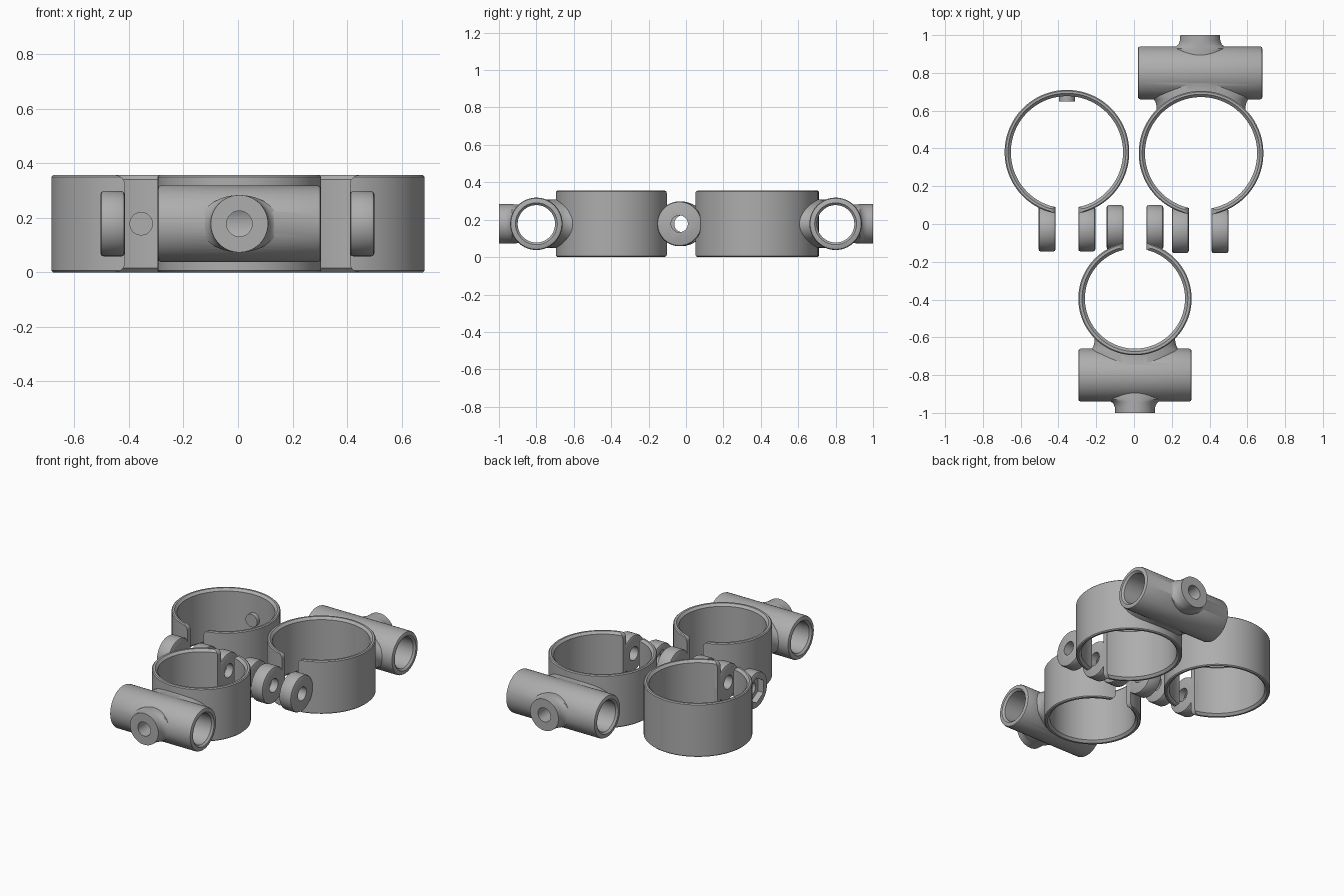
import bpy, bmesh, math
from mathutils import Vector

if "Cube" in bpy.data.objects:
    bpy.data.objects.remove(bpy.data.objects["Cube"])

grey = bpy.data.materials.new("grey plastic")
grey.diffuse_color = (0.42, 0.42, 0.42, 1)
grey.use_nodes = True
grey.node_tree.nodes["Principled BSDF"].inputs["Base Color"].default_value = grey.diffuse_color
MID = 0.178      # height of all bolt and tube axes
HEIGHT = 0.356


def make(name, bm):
    bmesh.ops.recalc_face_normals(bm, faces=bm.faces)
    me = bpy.data.meshes.new(name)
    bm.to_mesh(me)
    bm.free()
    me.materials.append(grey)
    ob = bpy.data.objects.new(name, me)
    bpy.context.collection.objects.link(ob)
    return ob


def lathe(name, centre, axis, sections, n=64):
    """Closed solid from sections (distance along axis, radius[, second radius])."""
    u, v, w = {'X': ((0, 1, 0), (0, 0, 1), (1, 0, 0)),
               'Y': ((1, 0, 0), (0, 0, 1), (0, 1, 0)),
               'Z': ((1, 0, 0), (0, 1, 0), (0, 0, 1))}[axis]
    u, v, w, c = Vector(u), Vector(v), Vector(w), Vector(centre)
    bm = bmesh.new()
    rings = []
    for s in sections:
        a, b = s[1], s[-1]
        rings.append([bm.verts.new(c + w * s[0]
                      + u * a * math.cos(2 * math.pi * (i + 0.5) / n)
                      + v * b * math.sin(2 * math.pi * (i + 0.5) / n)) for i in range(n)])
    for r, q in zip(rings, rings[1:]):
        for i in range(n):
            j = (i + 1) % n
            bm.faces.new((r[i], r[j], q[j], q[i]))
    bm.faces.new(rings[0])
    bm.faces.new(rings[-1])
    return make(name, bm)


def rounded(lo, hi, r, b=0.012):
    """Sections of a cylinder with softened end rims."""
    return [(lo, r - b), (lo + 0.3 * b, r - 0.3 * b), (lo + b, r),
            (hi - b, r), (hi - 0.3 * b, r - 0.3 * b), (hi, r - b)]


def combine(ob, other, op):
    m = ob.modifiers.new(op, 'BOOLEAN')
    m.operation, m.object, m.solver = op, other, 'EXACT'
    bpy.context.view_layer.update()
    me = bpy.data.meshes.new_from_object(
        ob.evaluated_get(bpy.context.evaluated_depsgraph_get()))
    ob.modifiers.clear()
    ob.data = me
    bpy.data.objects.remove(other)


def gap_cutter(x, y0, y1, x0, x1, r=0.035):
    """Slot through the ring wall, flaring at top and bottom to round the corners."""
    right, left = [], []
    for k in range(9):
        a = math.pi / 2 * k / 8
        d, z = r * (1 - math.cos(a)), HEIGHT - r + r * math.sin(a)
        right.append((x1 + d, z))
        left.append((x0 - d, z))
    right.append((x1 + r, HEIGHT + 0.05))
    left.append((x0 - r, HEIGHT + 0.05))
    top = right + left[::-1]
    pts = top + [(px, HEIGHT - z) for px, z in left + right[::-1]]
    bm = bmesh.new()
    f = bm.faces.new([bm.verts.new((px, y0, z)) for px, z in pts])
    g = bmesh.ops.extrude_face_region(bm, geom=[f])
    bmesh.ops.translate(bm, vec=(0, y1 - y0, 0),
                        verts=[e for e in g['geom'] if isinstance(e, bmesh.types.BMVert)])
    return make("gap_cutter", bm)


def clamp(name, cx, cy, R, bore, side, ears, ear_y, ear_r, tube=None):
    """Open ring; side is the y direction of the gap, tube is (y, x0, x1, boss x)."""
    body = lathe(name, (cx, cy, 0), 'Z',
                 [(0, R - 0.006), (0.006, R), (HEIGHT - 0.006, R), (HEIGHT, R - 0.006)], 96)
    if tube:
        ty, x0, x1, bx = tube
        out = -side
        # cross tube, flared neck and bolt boss
        combine(body, lathe("tube", (0, ty, MID), 'X', rounded(x0, x1, 0.14)), 'UNION')
        neck = [(0.0, 0.26, 0.128), (0.125, 0.262, 0.13), (0.14, 0.25, 0.132),
                (0.155, 0.241, 0.136), (0.18, 0.235, 0.143), (0.26, 0.235, 0.16)]
        k = R / 0.33
        combine(body, lathe("neck", (cx, ty, MID), 'Y',
                            [(-out * s, a * k, b) for s, a, b in neck]), 'UNION')
        boss = [(0.0, 0.14, 0.1), (0.13, 0.145, 0.105), (0.14, 0.127, 0.105),
                (0.152, 0.114, 0.105), (0.17, 0.107, 0.105), (0.2, 0.105, 0.105)]
        combine(body, lathe("boss", (bx, ty, MID), 'Y',
                            [(out * s, a, b) for s, a, b in boss]), 'UNION')
        # tube bore with chamfered mouths, and the bolt hole
        combine(body, lathe("bore", (0, ty, MID), 'X',
                            [(x0 - 0.01, 0.122), (x0 + 0.012, 0.1),
                             (x1 - 0.012, 0.1), (x1 + 0.01, 0.122)]), 'DIFFERENCE')
        combine(body, lathe("hole", (bx, ty, MID), 'Y',
                            [(0, 0.047), (out * 0.3, 0.047)], 32), 'DIFFERENCE')
    # ring bore with chamfered rims
    combine(body, lathe("bore", (cx, cy, 0), 'Z',
                        [(-0.01, bore + 0.025), (0.015, bore),
                         (HEIGHT - 0.015, bore), (HEIGHT + 0.01, bore + 0.025)], 96), 'DIFFERENCE')
    # gap between the ears
    ys = sorted((cy + side * 0.1, cy + side * (R + 0.1)))
    combine(body, gap_cutter(cx, ys[0], ys[1], ears[0][1], ears[1][0]), 'DIFFERENCE')
    # round bolt ears, with a hexagonal nut pocket in the left one
    for i, (e0, e1) in enumerate(ears):
        ear = lathe("ear", (0, ear_y, MID), 'X', rounded(e0, e1, ear_r), 48)
        combine(ear, lathe("hole", (0, ear_y, MID), 'X',
                           [(e0 - 0.1, 0.045), (e1 + 0.1, 0.045)], 32), 'DIFFERENCE')
        if i == 0:
            combine(ear, lathe("pocket", (0, ear_y, MID), 'X',
                               [(e0 - 0.1, 0.083), (e0 + 0.04, 0.083)], 6), 'DIFFERENCE')
        combine(body, ear, 'UNION')
    return body


plain = clamp("plain_clamp", -0.355, 0.38, 0.33, 0.297, -1,
              [(-0.505, -0.415), (-0.295, -0.205)], -0.026, 0.12)
# locating peg on the inner wall
combine(plain, lathe("peg", (-0.355, 0, MID), 'Y', [(0.648, 0.043), (0.695, 0.043)], 32), 'UNION')

large = clamp("large_tube_clamp", 0.355, 0.375, 0.33, 0.297, -1,
              [(0.2, 0.29), (0.41, 0.5)], -0.035, 0.12, (0.8, 0.02, 0.68, 0.35))
small = clamp("small_tube_clamp", 0.005, -0.395, 0.3, 0.265, 1,
              [(-0.145, -0.055), (0.065, 0.155)], -0.018, 0.118, (-0.8, -0.295, 0.305, 0.005))

for ob in (plain, large, small):
    bpy.ops.object.select_all(action='DESELECT')
    ob.select_set(True)
    bpy.context.view_layer.objects.active = ob
    bpy.ops.object.shade_smooth_by_angle(angle=math.radians(30))
